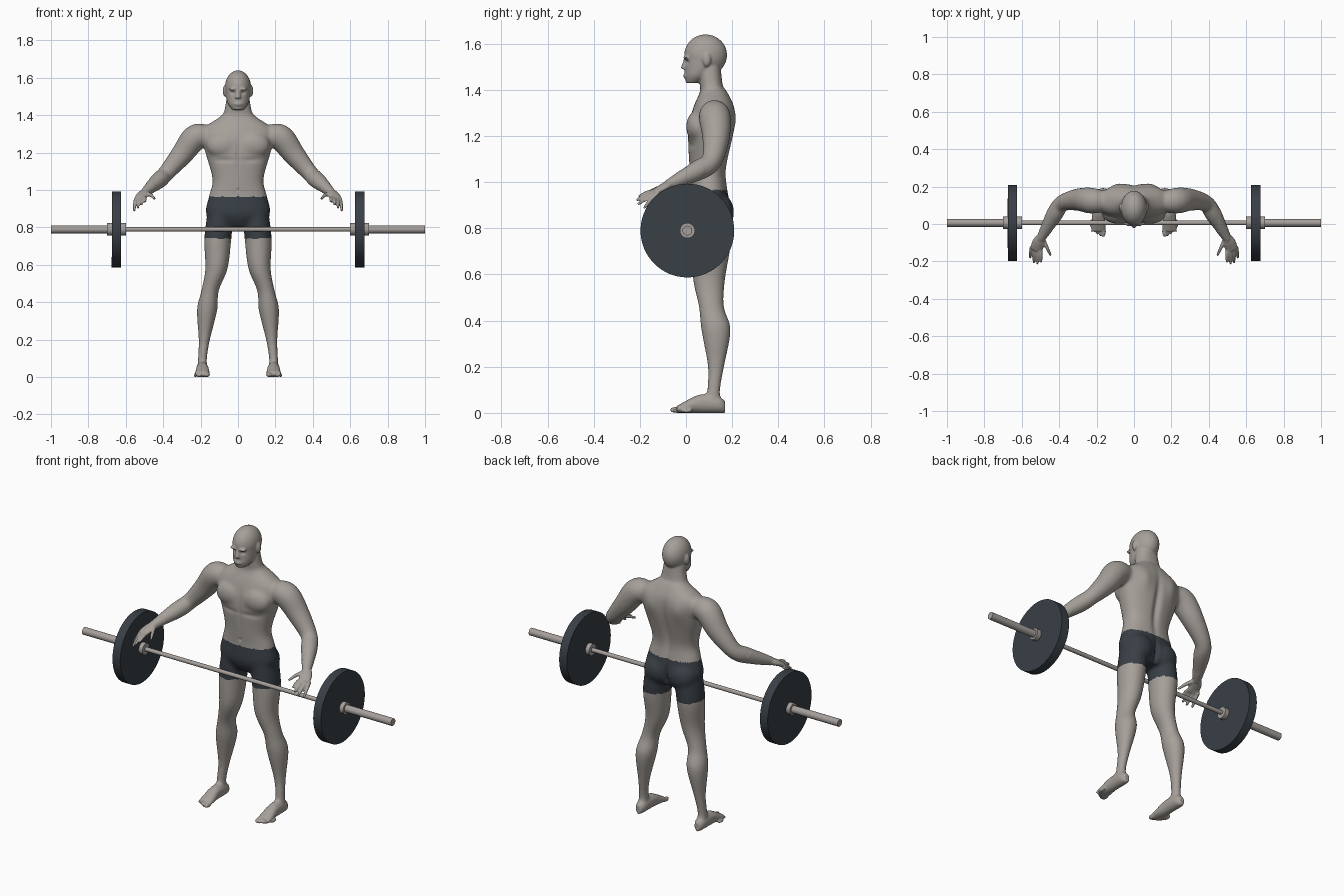
import bpy, bmesh, math
from mathutils import Vector, Matrix

if "Cube" in bpy.data.objects:
    bpy.data.objects.remove(bpy.data.objects["Cube"])


def material(name, rgb):
    mat = bpy.data.materials.new(name)
    mat.use_nodes = True
    mat.diffuse_color = (*rgb, 1)
    mat.node_tree.nodes["Principled BSDF"].inputs["Base Color"].default_value = (*rgb, 1)
    return mat


skin = material("warm grey skin", (0.38, 0.35, 0.32))
dark = material("dark slate", (0.04, 0.05, 0.06))
steel = material("warm grey steel", (0.38, 0.35, 0.33))


def spline(rows, steps=5):
    """Catmull-Rom interpolation of whole rows."""
    smooth = []
    last = len(rows) - 1
    for i in range(last):
        before, start, end, after = (rows[min(max(i + j, 0), last)] for j in (-1, 0, 1, 2))
        for k in range(steps):
            t = k / steps
            smooth.append([b + t / 2 * (c - a + t * (2 * a - 5 * b + 4 * c - d + t * (3 * (b - c) + d - a)))
                           for a, b, c, d in zip(before, start, end, after)])
    return smooth + [list(rows[last])]


def loft(bm, rows, up=(0, 0, 1), axis=None, power=2, side=1, sides=28):
    """Closed tube through rows of x, y, z, radius across, radius along up."""
    rows = spline(rows)
    centres = [Vector((x * side, y, z)) for x, y, z, across, along in rows]
    last = len(rows) - 1
    rings = []
    for i, (x, y, z, across, along) in enumerate(rows):
        tangent = axis or (centres[min(i + 1, last)] - centres[max(i - 1, 0)]).normalized()
        u = tangent.cross(Vector(up)).normalized()
        v = u.cross(tangent)
        ring = []
        for k in range(sides):
            angle = math.tau * k / sides
            c, s = (math.copysign(abs(q) ** (2 / power), q) for q in (math.cos(angle), math.sin(angle)))
            ring.append(bm.verts.new(centres[i] + u * c * across + v * s * along))
        rings.append(ring)
    for lower, upper in zip(rings, rings[1:]):
        for k in range(sides):
            n = (k + 1) % sides
            bm.faces.new((lower[k], lower[n], upper[n], upper[k]))
    bm.faces.new(rings[0][::-1])
    bm.faces.new(rings[-1])


def upright(bm, sections, **options):
    """Level sections given as height, depth centre, half depth, half width."""
    rows = [(0, centre, height, width, depth) for height, centre, depth, width in sections]
    loft(bm, rows, up=(0, 1, 0), axis=Vector((0, 0, 1)), **options)


def blob(bm, centre, radii, side=1):
    x, y, z = centre
    matrix = Matrix.Translation((x * side, y, z)) @ Matrix.Diagonal((*radii, 1))
    bmesh.ops.create_uvsphere(bm, u_segments=28, v_segments=20, radius=1, matrix=matrix)


def finger(bm, base, tip, side):
    knuckle = (base + tip) / 2 + Vector((0, 0, 0.005))
    rows = [(*point, r, r) for point, r in ((base, 0.011), (knuckle, 0.01), (tip, 0.007))]
    loft(bm, rows, side=side, sides=12)
    blob(bm, tip, (0.007, 0.007, 0.007), side)


bm = bmesh.new()

# Torso and neck
upright(bm, [(0.8, 0.11, 0.06, 0.08), (0.87, 0.105, 0.09, 0.17), (0.97, 0.1, 0.08, 0.155),
             (1.06, 0.095, 0.08, 0.137), (1.22, 0.108, 0.1, 0.18), (1.32, 0.12, 0.09, 0.19),
             (1.39, 0.12, 0.06, 0.1), (1.42, 0.11, 0.05, 0.074), (1.5, 0.1, 0.05, 0.06)], power=2.3)

# Head: cranium, jaw, nose, lips
blob(bm, centre=(0, 0.085, 1.55), radii=(0.07, 0.093, 0.09))
upright(bm, [(1.43, 0.03, 0.03, 0.03), (1.46, 0.05, 0.056, 0.053), (1.5, 0.07, 0.075, 0.064),
             (1.55, 0.08, 0.085, 0.068)])
loft(bm, [(0, 0, 1.54, 0.008, 0.007), (0, -0.01, 1.49, 0.015, 0.014)], up=(0, -1, 0))
blob(bm, centre=(0, 0, 1.46), radii=(0.024, 0.012, 0.011))

for side in (1, -1):
    # Ear, brow, chest and seat
    blob(bm, centre=(0.07, 0.09, 1.53), radii=(0.012, 0.018, 0.03), side=side)
    blob(bm, centre=(0.026, 0, 1.54), radii=(0.024, 0.012, 0.008), side=side)
    blob(bm, centre=(0.08, 0.05, 1.24), radii=(0.09, 0.05, 0.07), side=side)
    blob(bm, centre=(0.08, 0.145, 0.87), radii=(0.08, 0.064, 0.08), side=side)

    # Leg, a little deeper than wide
    leg = [(0.09, 0.11, 0.9, 0.07), (0.108, 0.11, 0.74, 0.073), (0.115, 0.1, 0.58, 0.06),
           (0.15, 0.11, 0.46, 0.047), (0.165, 0.13, 0.36, 0.055), (0.18, 0.13, 0.2, 0.031),
           (0.19, 0.12, 0.1, 0.025), (0.19, 0.12, 0.03, 0.027)]
    loft(bm, [(x, y, z, r, r * 1.17) for x, y, z, r in leg], up=(0, 1, 0), axis=Vector((0, 0, 1)), side=side)

    # Foot with its sole on the ground, and toes
    foot = [(0.17, 0.015, 0.025), (0.14, 0.03, 0.036), (0.06, 0.033, 0.041), (0, 0.038, 0.026), (-0.04, 0.04, 0.015)]
    loft(bm, [(0.19, y, half, width, half) for y, width, half in foot], axis=Vector((0, -1, 0)), side=side)
    for toe in range(5):
        r = 0.009 if toe else 0.013
        blob(bm, centre=(0.164 + 0.016 * toe, 0.003 * toe ** 2 - 0.045, r), radii=(r, 0.025, r), side=side)

    # Arm
    arm = [(0.17, 0.12, 1.29, 0.06), (0.23, 0.125, 1.28, 0.07), (0.3, 0.13, 1.19, 0.06),
           (0.385, 0.11, 1.09, 0.045), (0.425, 0.05, 1.05, 0.045), (0.5, -0.08, 0.985, 0.023)]
    loft(bm, [(x, y, z, r, r) for x, y, z, r in arm], side=side)

    # Palm, four fanned fingers and thumb
    loft(bm, [(0.495, -0.07, 0.99, 0.025, 0.02), (0.51, -0.1, 0.975, 0.034, 0.018),
              (0.525, -0.14, 0.953, 0.033, 0.013)], side=side)
    for k in range(4):
        fan = k / 3
        base = Vector((0.5, -0.13, 0.96)).lerp(Vector((0.547, -0.12, 0.95)), fan)
        tip = Vector((0.497, -0.2, 0.94)).lerp(Vector((0.555, -0.18, 0.89)), fan)
        tip.y -= 0.02 * math.sin(math.pi * fan)
        finger(bm, base, tip, side)
    finger(bm, Vector((0.484, -0.085, 0.98)), Vector((0.447, -0.165, 0.955)), side)

bmesh.ops.recalc_face_normals(bm, faces=bm.faces)
mesh = bpy.data.meshes.new("body")
bm.to_mesh(mesh)
bm.free()
body = bpy.data.objects.new("body", mesh)
bpy.context.collection.objects.link(body)
bpy.ops.object.select_all(action="DESELECT")
body.select_set(True)
bpy.context.view_layer.objects.active = body

# Fuse the parts into one skin
fuse = body.modifiers.new("fuse", "REMESH")
fuse.mode = "VOXEL"
fuse.voxel_size = 0.005
bpy.ops.object.modifier_apply(modifier="fuse")

# Soften the trunk and limbs more than the face, hands and feet
bm = bmesh.new()
bm.from_mesh(body.data)
broad = [v for v in bm.verts if abs(v.co.x) < 0.46 and 0.06 < v.co.z < 1.41 and v.co.y > -0.04]
for verts, count in ((broad, 28), (bm.verts[:], 2)):
    for repeat in range(count):
        bmesh.ops.smooth_vert(bm, verts=verts, factor=0.5, use_axis_x=True, use_axis_y=True, use_axis_z=True)


def press(centre, reach, push):
    """Move the skin along y around a mirrored point."""
    for v in bm.verts:
        point = (abs(v.co.x), v.co.y, v.co.z)
        distance = sum(((p - c) / r) ** 2 for p, c, r in zip(point, centre, reach))
        if distance < 9:
            v.co.y += push * math.exp(-distance)


# Spine, seat cleft, shoulder blades, eye sockets, navel, breastbone, chest crease
press(centre=(0, 0.2, 1.14), reach=(0.02, 0.06, 0.16), push=-0.016)
press(centre=(0, 0.2, 0.86), reach=(0.012, 0.06, 0.06), push=-0.018)
press(centre=(0.09, 0.2, 1.27), reach=(0.04, 0.05, 0.06), push=0.01)
press(centre=(0.028, 0, 1.52), reach=(0.014, 0.02, 0.009), push=0.008)
press(centre=(0, 0.01, 1), reach=(0.007, 0.03, 0.008), push=0.007)
press(centre=(0, 0, 1.2), reach=(0.01, 0.04, 0.1), push=0.006)
press(centre=(0.08, 0, 1.16), reach=(0.06, 0.04, 0.014), push=0.006)

# Shorts
for face in bm.faces:
    middle = face.calc_center_median()
    face.material_index = int(abs(middle.x) < 0.3 and 0.74 < middle.z < 0.965)
bm.to_mesh(body.data)
bm.free()
body.data.materials.clear()
for mat in (skin, dark):
    body.data.materials.append(mat)
for polygon in body.data.polygons:
    middle = polygon.center
    polygon.material_index = int(abs(middle.x) < 0.3 and 0.74 < middle.z < 0.965)
bpy.ops.object.shade_smooth_by_angle(angle=math.radians(60))


# Barbell
def rod(name, start, end, radius, mat, sides=32):
    bpy.ops.mesh.primitive_cylinder_add(vertices=sides, radius=radius, depth=abs(end - start),
                                        location=((start + end) / 2, 0.006, 0.79), rotation=(0, math.pi / 2, 0))
    part = bpy.context.object
    part.name = name
    part.data.materials.append(mat)
    bpy.ops.object.shade_smooth_by_angle(angle=math.radians(35))


rod("bar", -0.61, 0.61, 0.012, steel)
for side, word in ((1, "left"), (-1, "right")):
    rod(word + "_sleeve", 0.61 * side, side, 0.021, steel)
    rod(word + "_inner_collar", 0.6 * side, 0.63 * side, 0.033, steel)
    rod(word + "_outer_collar", 0.67 * side, 0.7 * side, 0.033, steel)
    rod(word + "_plate", 0.625 * side, 0.675 * side, 0.203, dark, sides=64)
